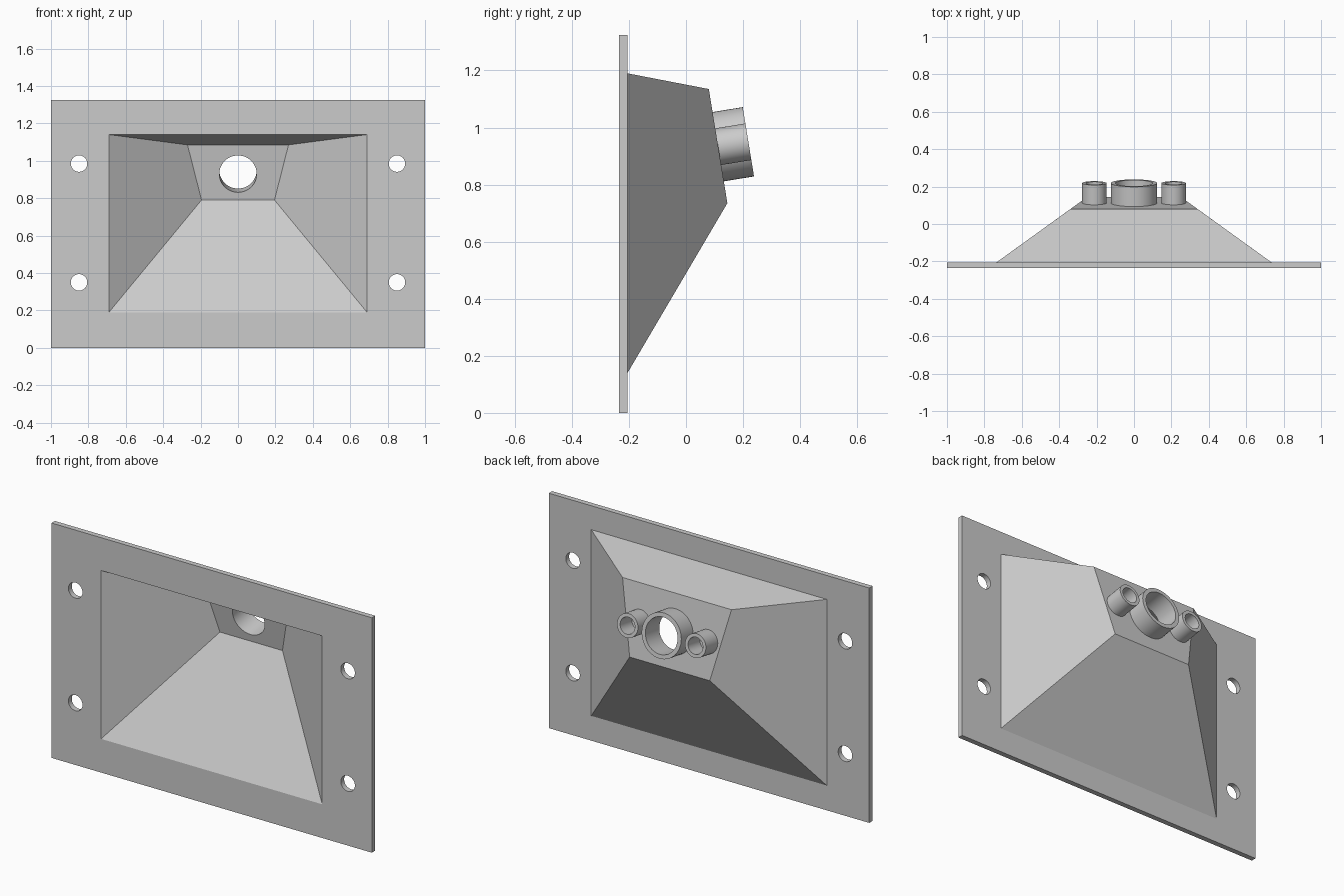
import bpy, bmesh
from math import radians, sin, cos, pi
from mathutils import Vector, Matrix

cube = bpy.data.objects.get("Cube")
if cube:
    bpy.data.objects.remove(cube, do_unlink=True)

grey = bpy.data.materials.new("plain grey")
grey.use_nodes = True
grey.diffuse_color = (0.6, 0.6, 0.6, 1)
grey.node_tree.nodes["Principled BSDF"].inputs["Base Color"].default_value = (0.6, 0.6, 0.6, 1)

TILT = Matrix.Rotation(radians(-80.75), 4, 'X')   # local z points out of the sloped back wall
AXIS_Y, AXIS_Z = 0.113, 0.933                     # port row on the back wall


def finish(name, bm):
    bmesh.ops.recalc_face_normals(bm, faces=bm.faces[:])
    mesh = bpy.data.meshes.new(name)
    bm.to_mesh(mesh)
    bm.free()
    mesh.materials.append(grey)
    obj = bpy.data.objects.new(name, mesh)
    bpy.context.collection.objects.link(obj)
    return obj


def smooth(obj):
    bpy.ops.object.select_all(action='DESELECT')
    obj.select_set(True)
    bpy.context.view_layer.objects.active = obj
    bpy.ops.object.shade_smooth_by_angle(angle=radians(30))


def box(name, size, centre):
    bm = bmesh.new()
    bmesh.ops.create_cube(bm, size=1)
    bmesh.ops.scale(bm, vec=size, verts=bm.verts[:])
    bmesh.ops.translate(bm, vec=centre, verts=bm.verts[:])
    return finish(name, bm)


def cylinder(name, radius, depth, matrix):
    bm = bmesh.new()
    bmesh.ops.create_cone(bm, cap_ends=True, segments=48, radius1=radius,
                          radius2=radius, depth=depth, matrix=matrix)
    return finish(name, bm)


def hopper(name, front, back, start_y):
    """Four-sided taper; rows are (half width, y, z) for lower and upper edges,
    its walls extended forward to start_y."""
    bm = bmesh.new()
    rings = [[], []]
    for side, row in ((-1, 0), (1, 0), (1, 1), (-1, 1)):
        f, b = Vector(front[row]), Vector(back[row])
        f = b + (f - b) * ((b.y - start_y) / (b.y - f.y))
        for ring, p in zip(rings, (f, b)):
            ring.append(bm.verts.new((side * p.x, p.y, p.z)))
    bm.faces.new(rings[0])
    bm.faces.new(rings[1])
    for i in range(4):
        j = (i + 1) % 4
        bm.faces.new((rings[0][i], rings[0][j], rings[1][j], rings[1][i]))
    return finish(name, bm)


def combine(target, other, operation):
    mod = target.modifiers.new(operation.lower(), 'BOOLEAN')
    mod.object, mod.operation, mod.solver = other, operation, 'EXACT'
    bpy.context.view_layer.objects.active = target
    bpy.ops.object.modifier_apply(modifier=mod.name)
    bpy.data.objects.remove(other, do_unlink=True)


def tube(name, x, outer, inner, sink=0.01, length=0.107, sides=48):
    bm = bmesh.new()
    rings = []
    for r, z in ((outer, -sink), (outer, length), (inner, length), (inner, -sink)):
        rings.append([bm.verts.new((r * cos(2 * pi * i / sides), r * sin(2 * pi * i / sides), z))
                      for i in range(sides)])
    for k in range(4):
        a, b = rings[k], rings[(k + 1) % 4]
        for i in range(sides):
            j = (i + 1) % sides
            bm.faces.new((a[i], a[j], b[j], b[i]))
    bm.transform(Matrix.Translation((x, AXIS_Y, AXIS_Z)) @ TILT)
    smooth(finish(name, bm))


# Mounting plate joined to the outer shell of the hopper
body = box("flanged_hopper", (2, 0.03, 1.325), (0, -0.22, 0.6625))
shell = hopper("shell", ((0.735, -0.205, 0.14), (0.735, -0.205, 1.19)),
               ((0.25, 0.145, 0.735), (0.34, 0.08, 1.135)), -0.22)
combine(body, shell, 'UNION')

# Hollow interior, open at the front
cavity = hopper("cavity", ((0.69, -0.235, 0.19), (0.69, -0.235, 1.14)),
                ((0.195, 0.118, 0.79), (0.27, 0.068, 1.085)), -0.28)
combine(body, cavity, 'DIFFERENCE')

# Central port through the back wall
bore = cylinder("bore", 0.1, 0.2, Matrix.Translation((0, AXIS_Y, AXIS_Z)) @ TILT)
combine(body, bore, 'DIFFERENCE')

# Four bolt holes
for x in (-0.85, 0.85):
    for z in (0.35, 0.985):
        hole = cylinder("bolt_hole", 0.044, 0.2,
                        Matrix.Translation((x, -0.22, z)) @ Matrix.Rotation(pi / 2, 4, 'X'))
        combine(body, hole, 'DIFFERENCE')
smooth(body)

# Port collars: one open, two blind
tube("centre_collar", 0, 0.123, 0.1)
tube("left_collar", 0.212, 0.065, 0.046)
tube("right_collar", -0.212, 0.065, 0.046)
